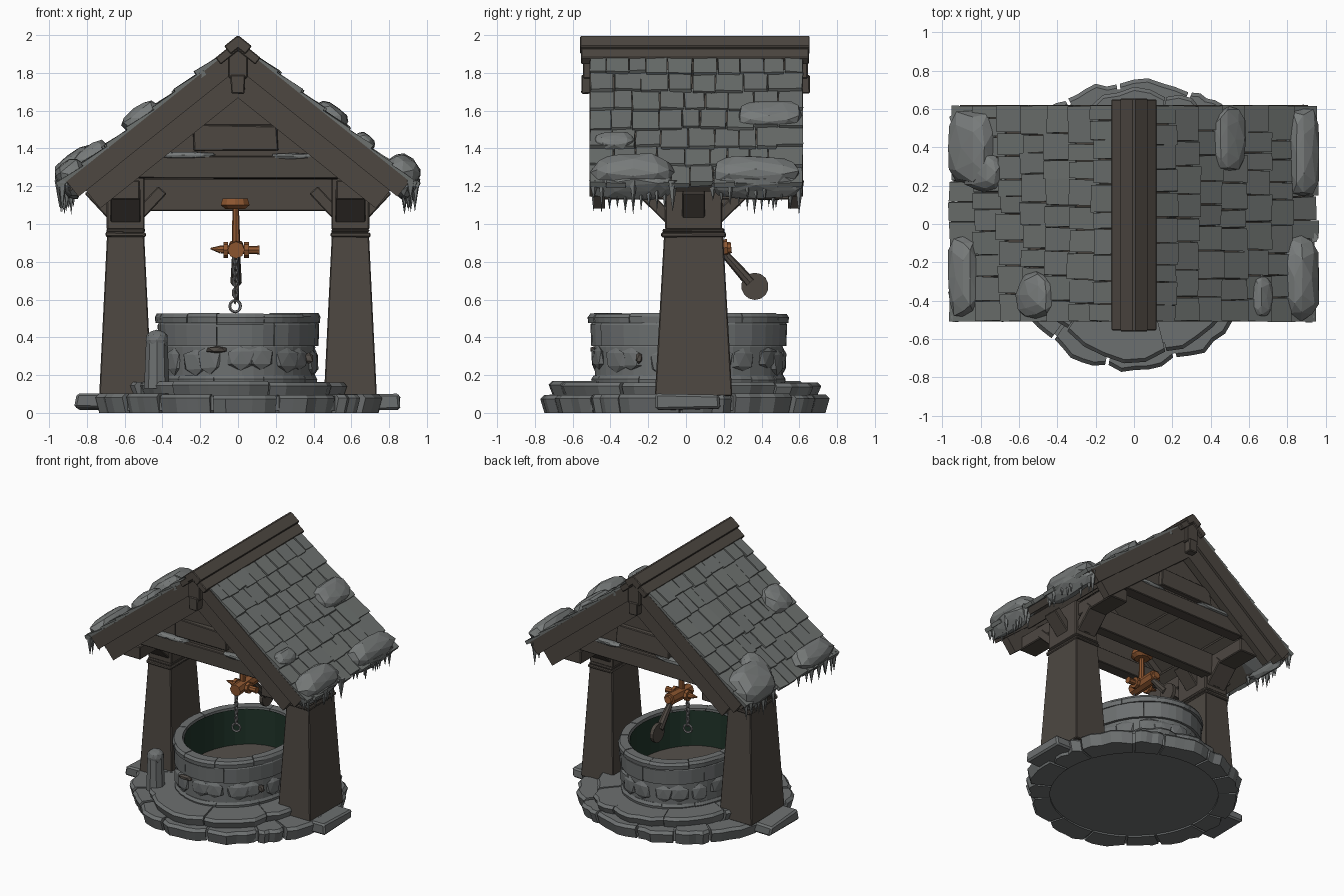
import bpy, bmesh, math, random
from mathutils import Vector, Matrix

if "Cube" in bpy.data.objects:
    bpy.data.objects.remove(bpy.data.objects["Cube"])
random.seed(7)
R = random.uniform
I = Matrix.Identity(4)

def material(name, rgb):
    m = bpy.data.materials.new(name)
    m.diffuse_color = (*rgb, 1)
    m.use_nodes = True
    m.node_tree.nodes["Principled BSDF"].inputs["Base Color"].default_value = m.diffuse_color
    return m

WOOD = material("dark wood", (.074, .063, .053))
DARK = material("mortise brown", (.018, .014, .011))
SHINGLE = material("grey shingle", (.150, .162, .156))
STONE = material("grey stone", (.152, .162, .163))
SNOW = material("old snow", (.185, .197, .195))
ORANGE = material("orange wood", (.270, .095, .030))
GREEN = material("mossy lining", (.014, .034, .022))
FLOOR = material("well bottom", (.090, .078, .068))
IRON = material("chain iron", (.220, .220, .225))

def finish(name, bm, mat, bevel=0):
    bmesh.ops.recalc_face_normals(bm, faces=bm.faces)
    me = bpy.data.meshes.new(name)
    bm.to_mesh(me)
    bm.free()
    me.materials.append(mat)
    ob = bpy.data.objects.new(name, me)
    bpy.context.collection.objects.link(ob)
    if bevel:
        b = ob.modifiers.new("Bevel", 'BEVEL')
        b.width, b.segments = bevel, 1
    return ob

def box(bm, lo, hi, M=I, j=0, taper=(1, 1)):
    lo, hi = Vector(lo), Vector(hi)
    mid = (lo + hi) / 2
    for v in bmesh.ops.create_cube(bm, size=1)['verts']:
        top = v.co.z > 0
        p = Vector([mid[i] + v.co[i] * (hi[i] - lo[i]) * (taper[i] if top and i < 2 else 1) for i in range(3)])
        v.co = M @ (p + Vector((R(-j, j), R(-j, j), R(-j, j))))

def rod(bm, a, b, r1, r2=None, seg=8):
    a, b = Vector(a), Vector(b)
    d = b - a
    M = Matrix.Translation((a + b) / 2) @ d.to_track_quat('Z', 'Y').to_matrix().to_4x4()
    bmesh.ops.create_cone(bm, cap_ends=True, segments=seg, radius1=r1,
                          radius2=r1 if r2 is None else r2, depth=d.length, matrix=M)

def lump(bm, centre, half, M=I, j=.1, sub=2, power=.75):
    for v in bmesh.ops.create_icosphere(bm, subdivisions=sub, radius=1)['verts']:
        k = 1 + R(-j, j)
        c = [math.copysign(abs(x) ** power, x) * k for x in v.co]
        v.co = M @ Vector([centre[i] + c[i] * half[i] for i in range(3)])

def stone_ring(bm, n, rx, ry, inner, z0, z1, jr=.03, jz=.01, gap=.02, cy=0):
    # Ring of wedge-shaped stones; inner is a fraction of the outer radius
    cuts = [2 * math.pi * (i + R(-.25, .25)) / n for i in range(n)]
    for i in range(n):
        a0, a1 = cuts[i] + gap, (cuts[i + 1] if i < n - 1 else cuts[0] + 2 * math.pi) - gap
        k, f, top, prev, first = 5, 1 - R(0, jr), z1 - R(0, jz), None, None
        for s in range(k + 1):
            a = a0 + (a1 - a0) * s / k
            g = f - R(0, jr) - (jr * .6 if s in (0, k) else 0)
            ring = [bm.verts.new((rx * q * math.cos(a), cy + ry * q * math.sin(a), z))
                    for q, z in ((inner, z0), (g - jr * .7, z0), (g, top - .02), (g - .025, top), (inner, top))]
            if prev:
                for e in range(5):
                    bm.faces.new((prev[e], prev[(e + 1) % 5], ring[(e + 1) % 5], ring[e]))
            first, prev = first or ring, ring
        bm.faces.new(first)
        bm.faces.new(prev)

def disc(name, rx, ry, z0, z1, mat, cy=0):
    bm = bmesh.new()
    M = Matrix.Translation((0, cy, 0)) @ Matrix.Diagonal((rx, ry, 1, 1))
    bmesh.ops.create_cone(bm, cap_ends=True, segments=32, radius1=1, radius2=1, depth=z1 - z0,
                          matrix=M @ Matrix.Translation((0, 0, (z0 + z1) / 2)))
    finish(name, bm, mat)

# Stone base: two layers and slabs under the posts
bm = bmesh.new()
stone_ring(bm, 15, .79, .79, .75, 0, .105, .04, .018, .012)
finish("base_stones", bm, STONE)
disc("base_fill", .71, .71, .012, .09, STONE)
bm = bmesh.new()
stone_ring(bm, 9, .62, .755, .55, .08, .172, .05, .015, .006)
finish("base_upper_stones", bm, STONE)
disc("base_upper_fill", .54, .65, .08, .157, STONE)
bm = bmesh.new()
for s in (-1, 1):
    box(bm, (s * .66 - .2, -.15, .018), (s * .66 + .2, .18, .095), j=.012)
finish("post_slabs", bm, STONE, .012)

# Well wall: rubble course, band course and rim course
RX, RY, CY = .43, .525, .015
bm = bmesh.new()
stone_ring(bm, 10, RX * .99, RY * .99, .88, .15, .2, .012, .005, .004, CY)
stone_ring(bm, 8, RX * .955, RY * .955, .9, .18, .37, .004, 0, 0, CY)
stone_ring(bm, 7, RX * 1.01, RY * 1.01, .86, .355, .49, .012, .006, .003, CY)
stone_ring(bm, 11, RX * 1.025, RY * 1.025, .84, .475, .53, .01, .006, .003, CY)
for i in range(20):
    a = 2 * math.pi * (i + R(-.2, .2)) / 20
    M = Matrix.Translation((RX * .95 * math.cos(a), CY + RY * .95 * math.sin(a), R(.265, .295))) @ Matrix.Rotation(a, 4, 'Z')
    lump(bm, (0, 0, 0), (.018, R(.06, .085), R(.06, .075)), M, .1, 1)
finish("well_wall", bm, STONE)
bm = bmesh.new()
M = Matrix.Translation((0, CY, .36)) @ Matrix.Diagonal((RX * .84, RY * .84, 1, 1))
bmesh.ops.create_cone(bm, cap_ends=False, segments=32, radius1=1, radius2=1, depth=.31, matrix=M)
lining = finish("well_lining", bm, GREEN)
lining.data.flip_normals()
disc("well_bottom", RX * .845, RY * .845, .2, .24, FLOOR, CY)

# Small brown patches on the wall, and the marker stone
bm = bmesh.new()
lump(bm, (-.11, -.485, .335), (.06, .025, .018), sub=1)
lump(bm, (.375, -.25, .29), (.025, .018, .03), sub=1)
finish("wall_patches", bm, FLOOR)
bm = bmesh.new()
rod(bm, (-.43, -.4, .13), (-.43, -.4, .38), .068, .058, 9)
lump(bm, (-.43, -.4, .385), (.06, .06, .055), j=.03, power=.9)
finish("marker_stone", bm, STONE)

# Posts with collars, heads, braces and wall plates
PY = .04
bm, dk = bmesh.new(), bmesh.new()
for s in (-1, 1):
    x = s * .595
    box(bm, (x - .14, PY - .205, .09), (x + .14, PY + .205, .95), taper=(.7, .76))
    box(bm, (x - .105, PY - .17, .93), (x + .105, PY + .17, .955), j=.003)
    box(bm, (x - .1, PY - .163, .955), (x + .1, PY + .163, .975), j=.003)
    box(bm, (x - .1, PY - .15, .97), (x + .1, PY + .15, 1.25))
    box(bm, (x - .075, -.46, 1.13), (x + .075, .55, 1.23))
    for dx in (-1, 1):
        M = Matrix.Translation((x + dx * .12, PY, 1.1)) @ Matrix.Rotation(dx * .75, 4, 'Y')
        box(bm, (-.03, -.06, -.11), (.03, .06, .11), M)
    for dy in (-1, 1):
        M = Matrix.Translation((x, PY + dy * .19, 1.09)) @ Matrix.Rotation(-dy * .8, 4, 'X')
        box(bm, (-.08, -.03, -.11), (.08, .03, .11), M)
        yy = PY + dy * .235
        box(dk, (x - .028, PY + dy * .153 - .004, 1.015), (x + .028, PY + dy * .153 + .004, 1.11))
finish("posts", bm, WOOD, .006)
finish("mortises", dk, DARK)

# Tie beam, and at both gables an infill, a collar beam and a plank
bm = bmesh.new()
box(bm, (-.62, .15, 1.07), (.62, .235, 1.24))
for y, s in ((-.4, -1), (.51, 1)):
    tri = [[bm.verts.new((x, y + o, z)) for x, z in ((-.6, 1.25), (.6, 1.25), (0, 1.76))] for o in (-.015, .015)]
    bm.faces.new(tri[0])
    bm.faces.new(tri[1])
    for i in range(3):
        bm.faces.new((tri[0][i], tri[0][(i + 1) % 3], tri[1][(i + 1) % 3], tri[1][i]))
    box(bm, (-.53, y - .045, 1.24), (.53, y + .045, 1.36), j=.004)
    box(bm, (-.24, y + s * .025 - .02, 1.385), (.21, y + s * .025 + .02, 1.525), j=.008)
finish("gable_beams", bm, WOOD, .005)

# Roof slope frames: local x runs down the slope, local z is the outward normal
def slope(s):
    c, n = .78, .625
    return Matrix(((s * c, 0, s * n, 0), (0, s, 0, 0), (-n, 0, c, 1.93), (0, 0, 0, 1)))

def sbox(bm, s, v, y, w, j=0, tilt=0):
    M = slope(s) @ Matrix.Translation((v[0], 0, w[0])) @ Matrix.Rotation(tilt, 4, 'Y')
    ys = sorted((s * y[0], s * y[1]))
    box(bm, (0, ys[0], 0), (v[1] - v[0], ys[1], w[1] - w[0]), M, j)

frame, tiles, ridge = bmesh.new(), bmesh.new(), bmesh.new()
for s in (-1, 1):
    sbox(frame, s, (.02, 1.17), (-.49, .6), (-.035, .012))
    for y in (-.46, .57):
        sbox(frame, s, (0, 1.1), (y - .03, y + .03), (-.205, 0))
        sbox(frame, s, (0, 1.15), (y - .05, y + .05), (-.085, .018))
    for v in (.45, .8):
        sbox(frame, s, (v, v + .07), (-.42, .53), (-.1, -.02))
    sbox(ridge, s, (-.03, .125), (-.555, .65), (-.01, .036))
    sbox(ridge, s, (-.04, .05), (-.56, .655), (.0, .055))
    # overlapping shingle rows
    for r in range(7):
        v0, y = .06 + r * .157, -.51
        while y < .615:
            y1 = y + R(.085, .15)
            y1 = .62 if y1 > .56 else y1
            sbox(tiles, s, (v0, v0 + .19 + R(-.012, .015)), (y + .003, y1 - .003),
                 (-.002, .026), .004, -.09 + R(-.02, .02))
            y = y1
finish("roof_frame", frame, WOOD)
finish("ridge_boards", ridge, WOOD, .005)
finish("shingles", tiles, SHINGLE)

# Pendants at the ridge ends
bm = bmesh.new()
for y in (-.51, .61):
    box(bm, (-.035, y - .045, 1.69), (.035, y + .045, 1.79), j=.003, taper=(1.1, 1))
    box(bm, (-.05, y - .035, 1.77), (.05, y + .035, 1.92))
finish("ridge_pendants", bm, WOOD, .006)

# Snow: (side, down-slope, y, half length, half width, half height)
snow, ice = bmesh.new(), bmesh.new()
for s, v, y, a, b, h in ((-1, 1.06, .40, .15, .2, .1), (-1, .98, .27, .12, .1, .065),
                         (-1, 1.11, -.28, .09, .22, .08), (-1, .63, -.37, .11, .12, .065),
                         (1, 1.1, .37, .09, .24, .085), (1, 1.09, -.28, .1, .22, .09),
                         (1, .61, .44, .1, .17, .06), (1, .83, -.38, .06, .11, .045)):
    lump(snow, (v, s * y, .03), (a, b, h), slope(s), .08)
    if v > 1.03:  # hanging lip and icicles at the eaves
        lump(snow, (1.16, s * y, -.01), (.04, b * .97, .075), slope(s), .1)
        for i in range(11):
            yy, x = y + b * .95 * (i / 5 - 1), s * R(.87, .945)
            rod(ice, (x, yy, 1.23), (x, yy, R(1.04, 1.14)), R(.018, .03), 0, 5)
for v in snow.verts:  # keep the snow within the eaves
    v.co.x = max(-.97, min(.965, v.co.x))
    v.co.y = max(-.51, min(.625, v.co.y))
for y in (-.43, .54):
    lump(snow, (-.29, y, 1.365), (.17, .03, .018))
    lump(snow, (.29, y, 1.36), (.11, .03, .016))
finish("snow", snow, SNOW)
finish("icicles", ice, SNOW)

# Hanging winch: mount, stem, hub and axle
bm = bmesh.new()
HY = .07
rod(bm, (-.015, HY, 1.08), (-.015, HY, 1.1), .055, .08, 10)
rod(bm, (-.015, HY, 1.1), (-.015, HY, 1.135), .08, .07, 10)
rod(bm, (-.012, HY, 1.09), (-.01, HY, .84), .017, .024)
rod(bm, (-.09, HY, .865), (.1, HY, .862), .022)
rod(bm, (-.09, HY, .865), (-.145, HY, .87), .022, .004)
rod(bm, (.085, HY, .862), (.115, HY, .862), .018, .026)
for x in (-.065, .045):
    rod(bm, (x - .012, HY, .863), (x + .012, HY, .863), .042)
rod(bm, (-.01, -.02, .862), (-.01, .22, .875), .045)
rod(bm, (-.01, .19, .87), (-.01, .24, .875), .038, .028)
finish("winch", bm, ORANGE)

# Crank arm with its round paddle
bm = bmesh.new()
rod(bm, (-.01, .18, .87), (-.01, .34, .69), .02, .03)
rod(bm, (-.022, .365, .67), (.005, .365, .67), .072, seg=14)
finish("crank_paddle", bm, WOOD)

# Chain links and end ring
def link(name, z, r, thick, turn, stretch):
    bpy.ops.mesh.primitive_torus_add(major_radius=r, minor_radius=thick, major_segments=12, minor_segments=5,
                                     location=(-.015, .0, z), rotation=(math.pi / 2, 0, turn))
    ob = bpy.context.object
    ob.scale = (1, stretch, 1)
    ob.name = name
    ob.data.materials.append(IRON)
for i in range(8):
    link("chain_link", .815 - i * .03, .012, .006, (i % 2) * math.pi / 2, 1.7)
link("chain_ring", .565, .03, .008, .3, 1)
